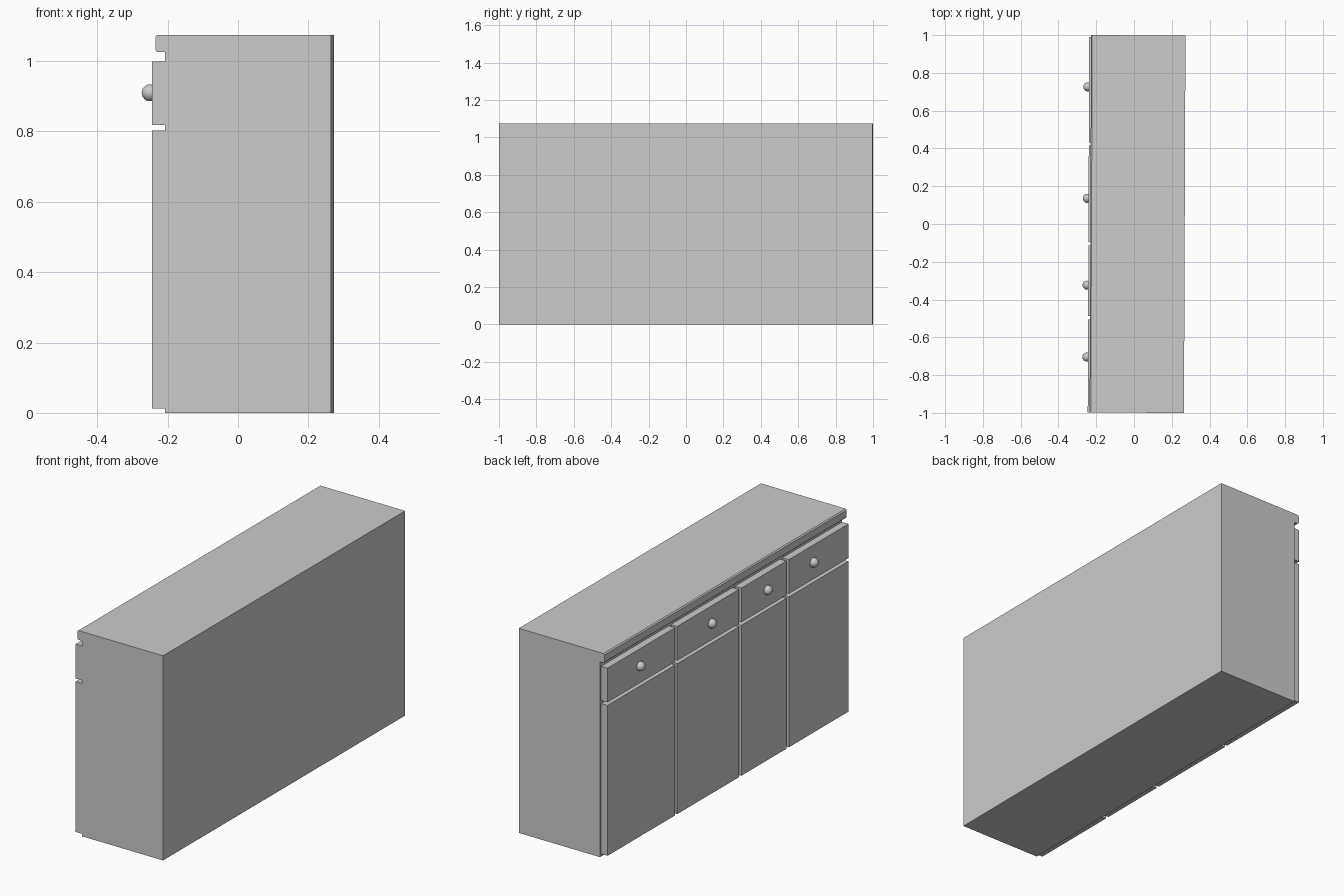
import bpy, bmesh
from mathutils import Matrix

if "Cube" in bpy.data.objects:
    bpy.data.objects.remove(bpy.data.objects["Cube"])

TURN = Matrix.Rotation(-0.004, 4, 'Z')   # the cabinet stands very slightly turned
BODY_FRONT, PANEL_FRONT, BACK = -0.204, -0.241, 0.2685


def finish(bm, name):
    bmesh.ops.recalc_face_normals(bm, faces=bm.faces)
    bm.transform(TURN)
    mesh = bpy.data.meshes.new(name)
    bm.to_mesh(mesh)
    bm.free()
    obj = bpy.data.objects.new(name, mesh)
    bpy.context.collection.objects.link(obj)
    return obj


def extrude(name, profile, y0, y1):
    """Extrude an x-z profile along y."""
    bm = bmesh.new()
    face = bm.faces.new([bm.verts.new((x, y0, z)) for x, z in profile])
    new = bmesh.ops.extrude_face_region(bm, geom=[face])["geom"]
    verts = [v for v in new if isinstance(v, bmesh.types.BMVert)]
    bmesh.ops.translate(bm, verts=verts, vec=(0, y1 - y0, 0))
    return finish(bm, name)


def box(name, x0, x1, y0, y1, z0, z1):
    return extrude(name, [(x0, z0), (x1, z0), (x1, z1), (x0, z1)], y0, y1)


# Carcass
box("carcass", BODY_FRONT, BACK, -0.999, 0.999, 0.0, 1.026)

# Worktop with eased front edges
f, e = -0.231, 0.006
extrude("worktop", [(BACK, 1.026), (f + e, 1.026), (f, 1.026 + e),
                    (f, 1.075 - e), (f + e, 1.075), (BACK, 1.075)], -0.999, 0.999)

# Doors, drawer fronts and round knobs, one column per bay: (y0, y1, knob y)
bays = [(0.431, 0.989, 0.725), (-0.096, 0.414, 0.135),
        (-0.488, -0.115, -0.325), (-0.999, -0.507, -0.705)]
for i, (y0, y1, ky) in enumerate(bays, 1):
    box(f"door_{i}", PANEL_FRONT, BODY_FRONT, y0, y1, 0.013, 0.803)
    box(f"drawer_front_{i}", PANEL_FRONT, BODY_FRONT, y0, y1, 0.819, 0.999)
    bm = bmesh.new()
    bmesh.ops.create_uvsphere(bm, u_segments=24, v_segments=12, radius=0.024,
                              matrix=Matrix.Translation((-0.247, ky, 0.91)))
    for face in bm.faces:
        face.smooth = True
    finish(bm, f"knob_{i}")
